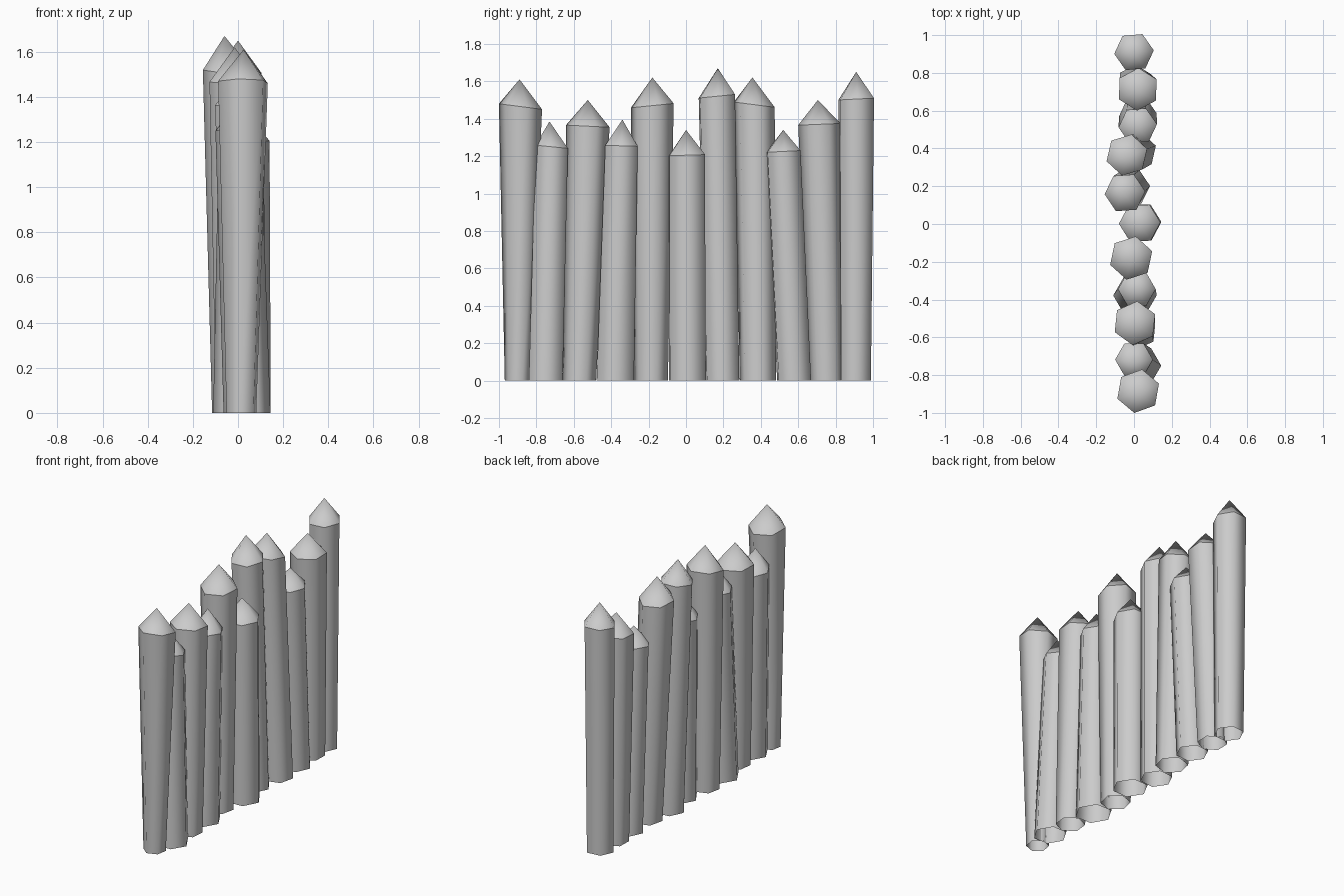
import bpy, bmesh
from math import cos, sin, radians

cube = bpy.data.objects.get("Cube")
if cube:
    bpy.data.objects.remove(cube)

grey = bpy.data.materials.new("plain grey")
grey.use_nodes = True
colour = (0.6, 0.6, 0.6, 1)
grey.diffuse_color = colour
grey.node_tree.nodes["Principled BSDF"].inputs["Base Color"].default_value = colour

SIDES = 6


def ring(bm, x, y, z, radius, turn, slope=0):
    """Six-sided ring; slope tips it along y."""
    verts = []
    for i in range(SIDES):
        a = radians(turn + i * 360 / SIDES)
        dy = radius * sin(a)
        verts.append(bm.verts.new((x + radius * cos(a), y + dy, z + slope * dy)))
    return verts


def stake(name, foot, shoulder, tip, turn, slope):
    """Open-footed tapering log with a sharpened point."""
    bm = bmesh.new()
    low = ring(bm, foot[0], foot[1], 0, foot[2], turn)
    top = ring(bm, *shoulder, turn, slope)
    point = bm.verts.new(tip)
    for i in range(SIDES):
        j = (i + 1) % SIDES
        bm.faces.new((low[i], low[j], top[j], top[i]))
        bm.faces.new((top[i], top[j], point))
    for f in bm.faces:
        f.smooth = True
    # crisp line where the point is cut
    for i in range(SIDES):
        bm.edges.get((top[i], top[(i + 1) % SIDES])).smooth = False
    mesh = bpy.data.meshes.new(name)
    bm.to_mesh(mesh)
    bm.free()
    mesh.materials.append(grey)
    obj = bpy.data.objects.new(name, mesh)
    bpy.context.collection.objects.link(obj)


# foot (x, y, radius), shoulder (x, y, z, radius), tip (x, y, z), turn, slope
stakes = [
    ((.015, -.9, .07), (.022, -.885, 1.465, .117), (.025, -.89, 1.61), 20, -.13),
    ((.04, -.75, .104), (.0, -.718, 1.25, .1), (.0, -.73, 1.385), 0, -.1),
    ((.03, -.57, .09), (.005, -.525, 1.36, .117), (.005, -.525, 1.5), 24, -.05),
    ((.005, -.378, .115), (.015, -.345, 1.255, .1), (.015, -.34, 1.395), 0, -.03),
    ((-.01, -.187, .092), (-.015, -.18, 1.47, .117), (-.015, -.18, 1.62), 18, .1),
    ((.035, .007, .11), (.03, .005, 1.205, .11), (.03, 0, 1.34), 2, .03),
    ((-.015, .195, .1), (-.048, .165, 1.52, .108), (-.06, .17, 1.67), 4, .1),
    ((.02, .385, .1), (-.038, .365, 1.475, .112), (-.035, .355, 1.62), 17, -.13),
    ((.02, .578, .1), (.02, .52, 1.225, .102), (.02, .52, 1.34), 5, .05),
    ((.005, .752, .092), (.02, .713, 1.37, .113), (.02, .705, 1.5), 28, .04),
    ((0, .905, .092), (0, .91, 1.505, .105), (0, .91, 1.65), 5, .05),
]
for n, spec in enumerate(stakes, 1):
    stake(f"fence_stake_{n}", *spec)
